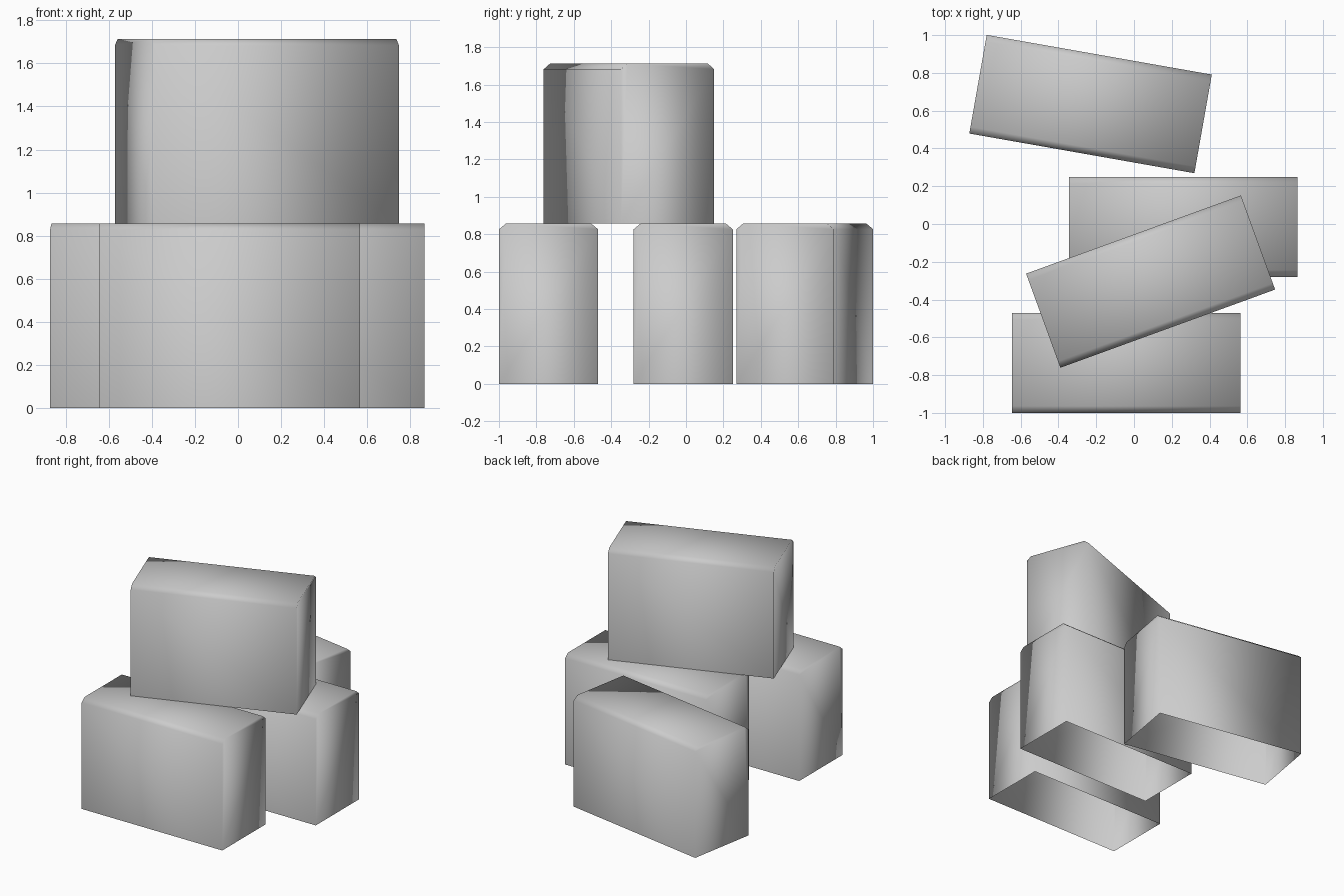
import bpy
import bmesh
from math import radians

cube = bpy.data.objects.get("Cube")
if cube:
    bpy.data.objects.remove(cube, do_unlink=True)

LENGTH, WIDTH, HEIGHT = 1.21, 0.53, 0.856
CHAMFER_Y, CHAMFER_Z = 0.036, 0.03

grey = bpy.data.materials.new("plain grey")
grey.use_nodes = True
colour = (0.6, 0.6, 0.6, 1)
grey.diffuse_color = colour
grey.node_tree.nodes["Principled BSDF"].inputs["Base Color"].default_value = colour


def block_mesh():
    """Open-bottomed block: end profile swept along x, long top edges chamfered."""
    w = WIDTH / 2
    half = [(w, 0), (w, HEIGHT - CHAMFER_Z), (w - CHAMFER_Y, HEIGHT)]
    profile = half + [(-y, z) for y, z in reversed(half)]
    bm = bmesh.new()
    ends = [[bm.verts.new((x, y, z)) for y, z in profile]
            for x in (-LENGTH / 2, LENGTH / 2)]
    for end in ends:
        bm.faces.new(end)
    for i in range(len(profile) - 1):
        bm.faces.new((ends[0][i], ends[0][i + 1], ends[1][i + 1], ends[1][i]))
    bmesh.ops.recalc_face_normals(bm, faces=bm.faces)
    # Make sure the shell faces outward
    bm.normal_update()
    top = max(bm.faces, key=lambda f: f.calc_center_median().z)
    if top.normal.z < 0:
        bmesh.ops.reverse_faces(bm, faces=bm.faces)
    # Soft shading runs over every edge
    for face in bm.faces:
        face.smooth = True
    mesh = bpy.data.meshes.new("block")
    bm.to_mesh(mesh)
    bm.free()
    mesh.materials.append(grey)
    return mesh


# Three blocks on the ground and one resting on top
shared = block_mesh()
placements = {
    "front_block": ((-0.04, -0.735, 0), 0),
    "middle_block": ((0.26, -0.015, 0), 0),
    "back_block": ((-0.23, 0.635, 0), -10),
    "top_block": ((0.088, -0.305, HEIGHT), 20),
}
for name, (place, turn) in placements.items():
    block = bpy.data.objects.new(name, shared)
    block.location = place
    block.rotation_euler.z = radians(turn)
    bpy.context.collection.objects.link(block)
